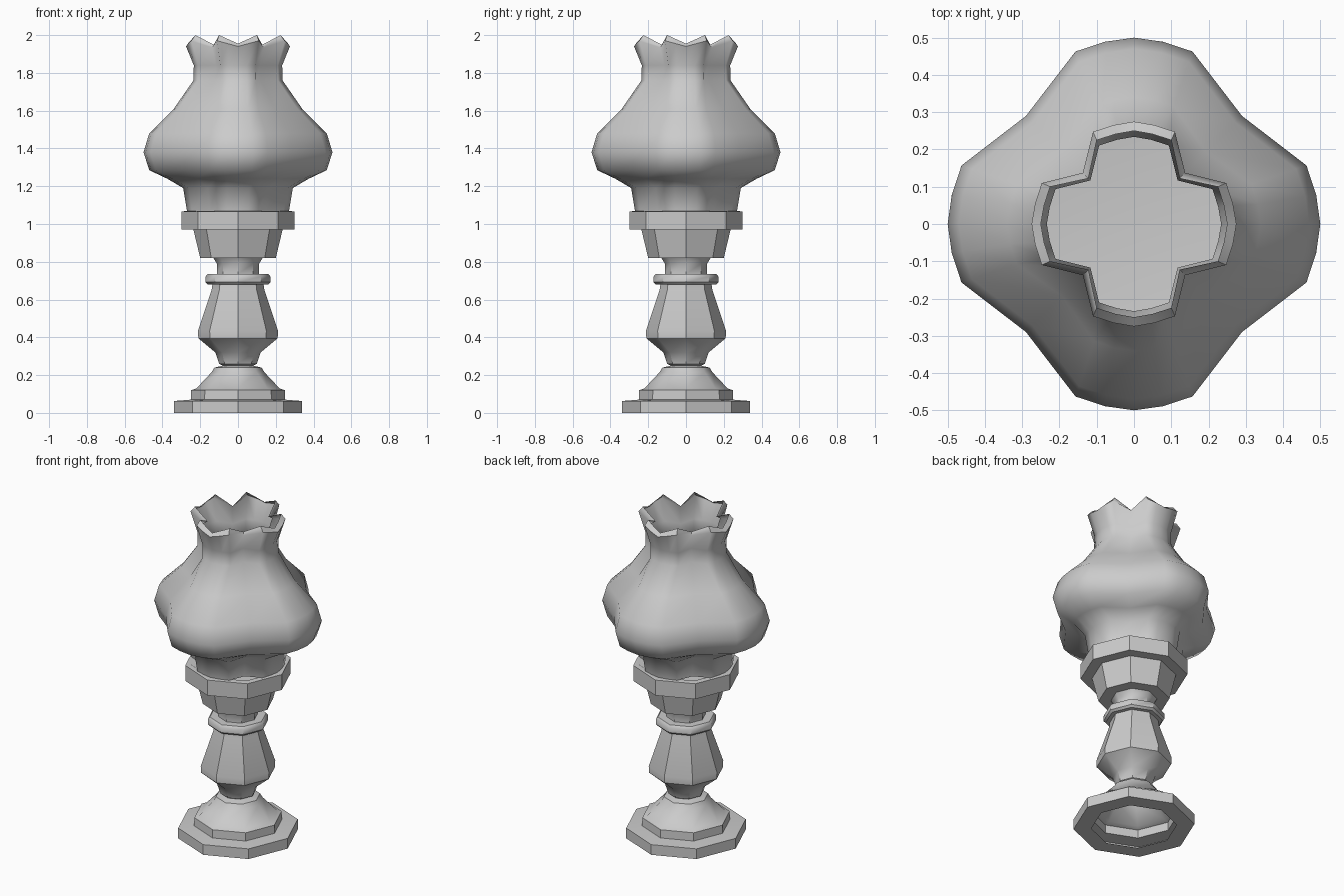
import bpy, bmesh, math

if "Cube" in bpy.data.objects:
    bpy.data.objects.remove(bpy.data.objects["Cube"])


def loft(name, rings, angle, close_end=None):
    """Skin a list of closed rings (equal point counts); optional end apex."""
    bm = bmesh.new()
    loops = [[bm.verts.new(p) for p in ring] for ring in rings]
    n = len(loops[0])
    for a, b in zip(loops, loops[1:]):
        for i in range(n):
            j = (i + 1) % n
            bm.faces.new((a[i], a[j], b[j], b[i]))
    if close_end is not None:
        tip = bm.verts.new((0, 0, close_end))
        for i in range(n):
            bm.faces.new((loops[-1][i], loops[-1][(i + 1) % n], tip))
    me = bpy.data.meshes.new(name)
    bm.to_mesh(me)
    bm.free()
    for p in me.polygons:
        p.use_smooth = True
    me.set_sharp_from_angle(angle=math.radians(angle))
    ob = bpy.data.objects.new(name, me)
    bpy.context.collection.objects.link(ob)
    return ob


def octagon(r, z):
    return [(r * math.cos(i * math.pi / 4), r * math.sin(i * math.pi / 4), z) for i in range(8)]


def turned(name, profile, close_end=None):
    return loft(name, [octagon(r, z) for r, z in profile], 42, close_end)


def lobed(r, z, side, valley, jag=0.0):
    """Four-lobed ring of 24 points; jag raises the lobe shoulders."""
    sx, sy = side
    lobe = [(sx, -sy, 1), ((1 + sx) / 2 + 0.015, -sy / 2, 0.5), (1, 0, 0),
            ((1 + sx) / 2 + 0.015, sy / 2, 0.5), (sx, sy, 1), (valley, valley, -0.2)]
    pts = []
    for q in range(4):
        c, s = round(math.cos(q * math.pi / 2)), round(math.sin(q * math.pi / 2))
        pts += [(r * (x * c - y * s), r * (x * s + y * c), z + jag * h) for x, y, h in lobe]
    return pts


# Hollow foot with octagonal plinth
turned("foot", [(0.24, 0), (0.34, 0), (0.34, 0.063), (0.25, 0.07), (0.248, 0.12),
                (0.22, 0.13), (0.14, 0.215), (0.125, 0.24), (0.08, 0.25)])

# Baluster stem
turned("stem", [(0.08, 0.25), (0.10, 0.26), (0.12, 0.32), (0.21, 0.395), (0.212, 0.435),
                (0.14, 0.65), (0.135, 0.685)])

# Collar ring and neck
turned("collar", [(0.11, 0.68), (0.16, 0.68), (0.172, 0.692), (0.172, 0.722),
                  (0.16, 0.735), (0.112, 0.735), (0.112, 0.79), (0.13, 0.82)])

# Tapered cup with wide rim and inner bowl
turned("cup", [(0.11, 0.82), (0.20, 0.82), (0.236, 0.97), (0.30, 0.97), (0.30, 1.065),
               (0.27, 1.07)], close_end=0.92)

# Four-lobed shade with crimped mouth
belly, mouth = (0.926, 0.314), (0.90, 0.40)
shade = [(0.27, 1.07, mouth, 0.55, 0), (0.29, 1.19, mouth, 0.55, 0),
         (0.375, 1.24, belly, 0.57, 0), (0.47, 1.285, belly, 0.58, 0),
         (0.50, 1.38, belly, 0.58, 0), (0.47, 1.48, belly, 0.58, 0),
         (0.34, 1.61, belly, 0.57, 0), (0.236, 1.76, mouth, 0.52, 0),
         (0.234, 1.84, mouth, 0.50, 0), (0.275, 1.94, mouth, 0.50, 0.03),
         (0.25, 1.955, mouth, 0.49, 0.045)]
loft("shade", [lobed(*s) for s in shade], 60)
